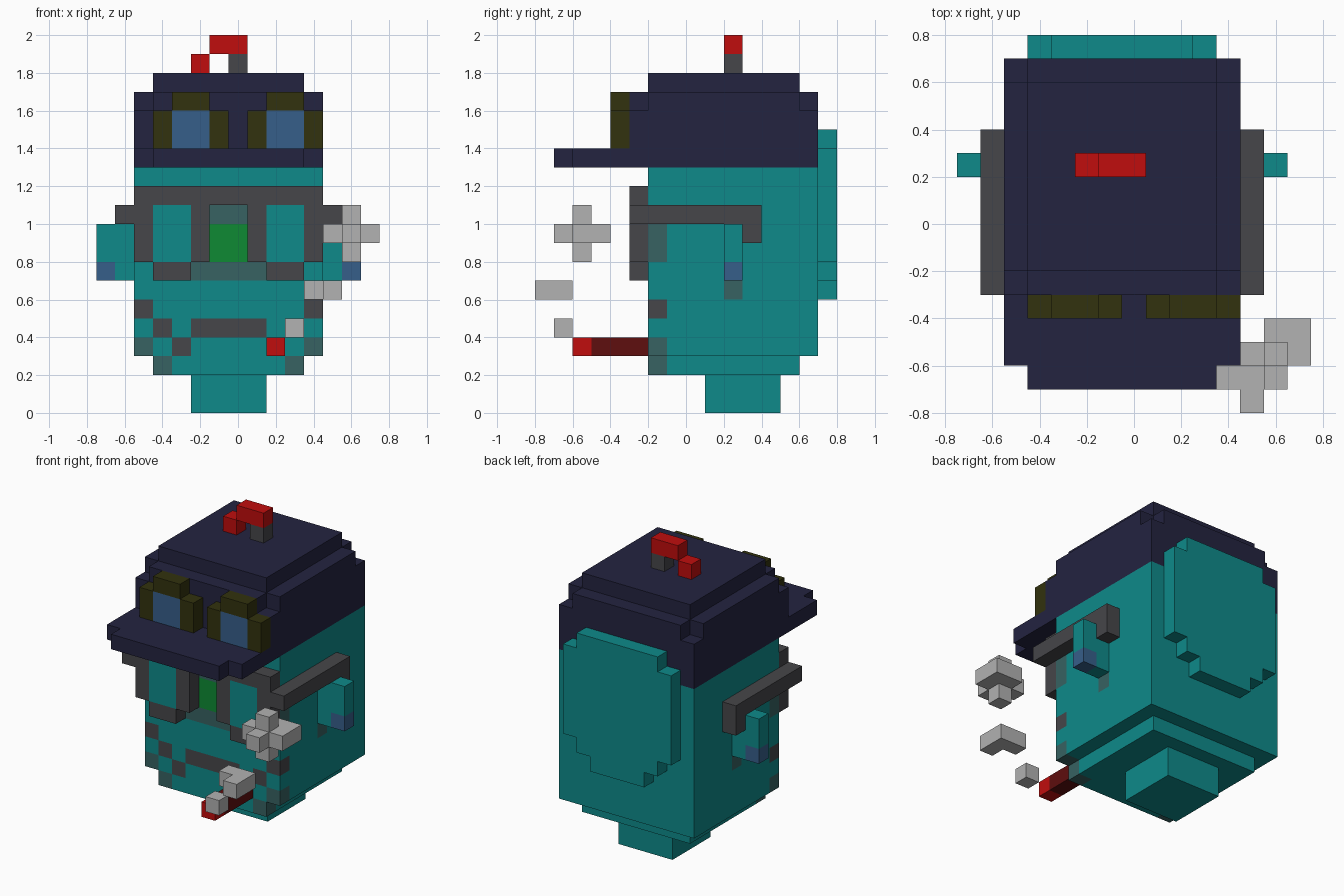
import bpy
import bmesh
from itertools import product
from mathutils import Vector

if "Cube" in bpy.data.objects:
    bpy.data.objects.remove(bpy.data.objects["Cube"], do_unlink=True)

UNIT = 0.1            # edge of one block
SHIFT = -0.05         # the head sits half a block off centre

COLOURS = {
    "teal": (0.0044, 0.254, 0.254),
    "dark teal": (0.038, 0.122, 0.122),
    "navy": (0.017, 0.017, 0.051),
    "charcoal": (0.061, 0.061, 0.067),
    "green": (0.0044, 0.254, 0.034),
    "blue": (0.037, 0.114, 0.254),
    "olive": (0.032, 0.032, 0.0044),
    "red": (0.527, 0.004, 0.004),
    "dark red": (0.112, 0.0044, 0.0044),
    "smoke grey": (0.445, 0.445, 0.445),
}


def make_material(name, rgb):
    mat = bpy.data.materials.new(name)
    mat.use_nodes = True
    mat.diffuse_color = (*rgb, 1)
    bsdf = mat.node_tree.nodes["Principled BSDF"]
    bsdf.inputs["Base Color"].default_value = (*rgb, 1)
    return mat


MATERIALS = {name: make_material(name, rgb) for name, rgb in COLOURS.items()}


def both_sides(*boxes):
    """Each box together with its mirror image in x."""
    return [b for box in boxes
            for b in (box, (box[0], (-box[1][1], -box[1][0]), *box[2:]))]


def blocks(name, boxes):
    """Joined block part from (colour, x range, y range, z range); later boxes repaint."""
    cells = {}
    for colour, xs, ys, zs in boxes:
        for cell in product(range(*xs), range(*ys), range(*zs)):
            cells[cell] = colour
    used = list(dict.fromkeys(cells.values()))
    mesh = bpy.data.meshes.new(name)
    for colour in used:
        mesh.materials.append(MATERIALS[colour])

    bm = bmesh.new()
    corners = {}

    def corner(p):
        key = tuple(round(c) for c in p)
        if key not in corners:
            corners[key] = bm.verts.new(Vector(key) * UNIT + Vector((SHIFT, 0, 0)))
        return corners[key]

    # Only the outer skin of the blocks becomes faces
    for cell, colour in cells.items():
        for axis, side in product(range(3), (-1, 1)):
            beside = list(cell)
            beside[axis] += side
            if tuple(beside) in cells:
                continue
            base = Vector(cell)
            base[axis] += side > 0
            u, v = Vector(), Vector()
            u[(axis + 1) % 3] = 1
            v[(axis + 2) % 3] = 1
            loop = [base, base + u, base + u + v, base + v]
            face = bm.faces.new([corner(p) for p in loop[::side]])
            face.material_index = used.index(colour)
    bm.to_mesh(mesh)
    bm.free()
    obj = bpy.data.objects.new(name, mesh)
    bpy.context.collection.objects.link(obj)
    return obj


# Head with chin, painted nose, mouth and stubble
blocks("head", [
    ("teal", (-5, 5), (-2, 7), (3, 13)),
    ("teal", (-4, 4), (-2, 6), (2, 3)),
    ("green", (-1, 1), (-2, -1), (8, 10)),
    ("dark teal", (-1, 1), (-2, -1), (10, 11)),
    ("dark teal", (-2, 2), (-2, -1), (7, 8)),
    ("charcoal", (-2, 2), (-2, -1), (4, 5)),
] + both_sides(
    ("charcoal", (4, 5), (-2, -1), (5, 6)),
    ("charcoal", (3, 4), (-2, -1), (4, 5)),
    ("charcoal", (2, 3), (-2, -1), (3, 4)),
    ("dark teal", (4, 5), (-2, -1), (3, 4)),
    ("dark teal", (3, 4), (-2, -1), (2, 3)),
    ("dark teal", (4, 5), (-2, -1), (8, 10)),
    ("dark teal", (4, 5), (2, 3), (6, 7)),
))
blocks("neck", [("teal", (-2, 2), (1, 5), (0, 2))])

# Rounded plate on the back of the head
blocks("back_plate", [
    ("teal", (-4, 4), (7, 8), (8, 14)),
    ("teal", (-3, 3), (7, 8), (7, 15)),
    ("teal", (-2, 2), (7, 8), (6, 7)),
])

# Ears with a blue stud
blocks("ears", both_sides(
    ("teal", (5, 7), (2, 3), (7, 10)),
    ("blue", (6, 7), (2, 3), (7, 8)),
))

# Spectacles
blocks("spectacles", [("charcoal", (-5, 5), (-3, -2), (11, 12))] + both_sides(
    ("charcoal", (1, 5), (-3, -2), (8, 11)),
    ("teal", (2, 4), (-3, -2), (8, 11)),
    ("charcoal", (2, 4), (-3, -2), (7, 8)),
    ("charcoal", (5, 6), (-3, 4), (10, 11)),
    ("charcoal", (5, 6), (3, 4), (9, 10)),
))

# Cap with stepped crown and brim
blocks("cap", [
    ("navy", (-5, 5), (-3, 7), (13, 16)),
    ("navy", (-5, 5), (-2, 6), (16, 17)),
    ("navy", (-4, 4), (-3, 7), (16, 17)),
    ("navy", (-4, 4), (-2, 6), (17, 18)),
    ("navy", (-5, 5), (-6, -3), (13, 14)),
    ("navy", (-4, 4), (-7, -6), (13, 14)),
])
blocks("cap_propeller", [
    ("charcoal", (0, 1), (2, 3), (18, 19)),
    ("red", (-1, 1), (2, 3), (19, 20)),
    ("red", (-2, -1), (2, 3), (18, 19)),
])

# Goggles resting on the brim
for side, x in (("right", -4), ("left", 1)):
    blocks(f"{side}_goggle", [
        ("olive", (x, x + 4), (-4, -3), (14, 16)),
        ("olive", (x + 1, x + 3), (-4, -3), (16, 17)),
        ("blue", (x + 1, x + 3), (-4, -3), (14, 16)),
    ])

# Cigar and drifting smoke
blocks("cigar", [
    ("dark red", (2, 3), (-5, -2), (3, 4)),
    ("red", (2, 3), (-6, -5), (3, 4)),
])
blocks("small_puff", [("smoke grey", (3, 4), (-7, -6), (4, 5))])
blocks("middle_puff", [
    ("smoke grey", (4, 6), (-7, -6), (6, 7)),
    ("smoke grey", (5, 6), (-8, -7), (6, 7)),
])
blocks("large_puff", [
    ("smoke grey", (6, 7), (-6, -5), (8, 11)),
    ("smoke grey", (5, 8), (-6, -5), (9, 10)),
    ("smoke grey", (6, 8), (-5, -4), (9, 10)),
    ("smoke grey", (6, 7), (-7, -6), (9, 10)),
])
